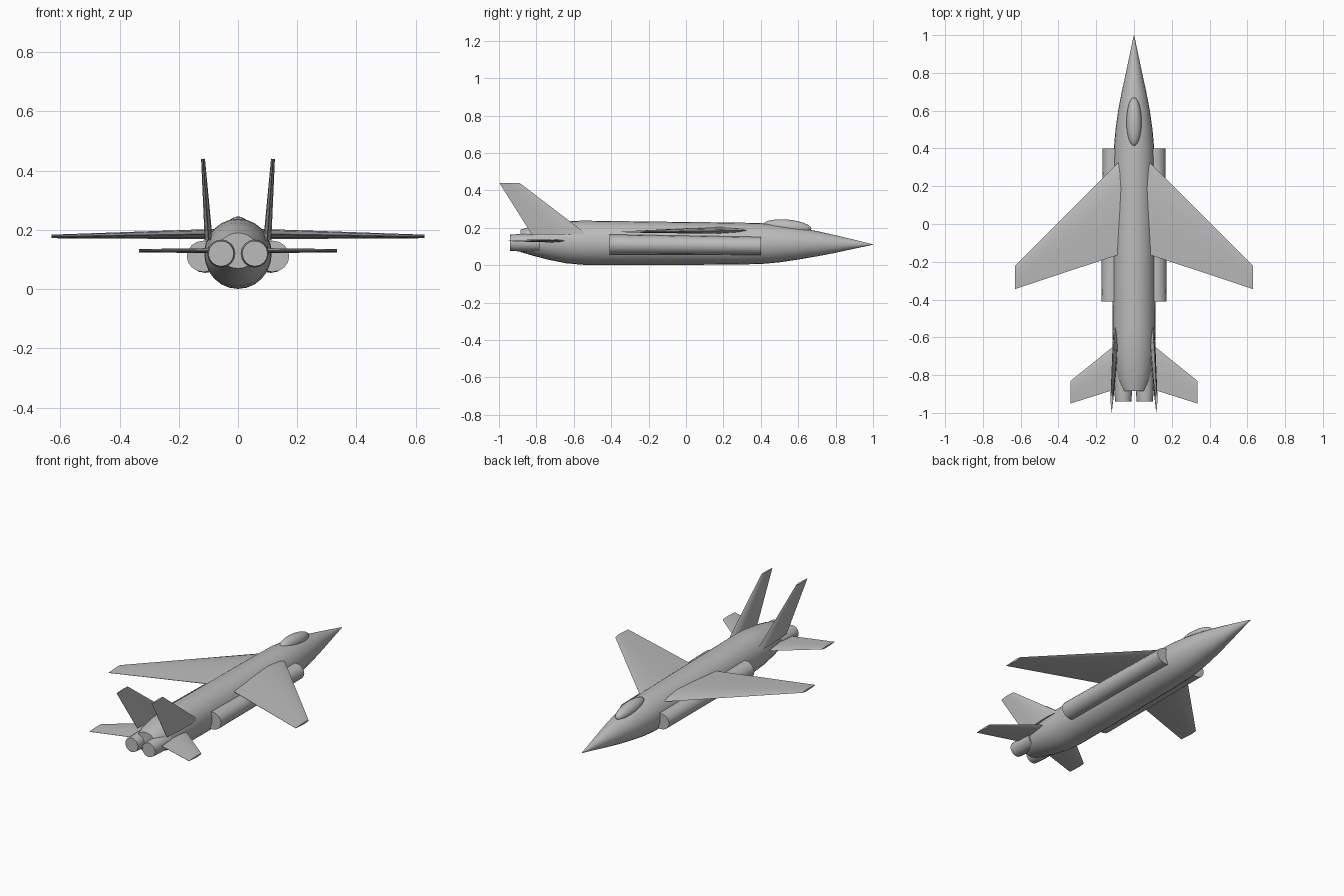
import bpy, bmesh, math
from mathutils import Vector

if "Cube" in bpy.data.objects:
    bpy.data.objects.remove(bpy.data.objects["Cube"])

grey = bpy.data.materials.new("plain_grey")
grey.diffuse_color = (0.5, 0.5, 0.5, 1)
grey.use_nodes = True
grey.node_tree.nodes["Principled BSDF"].inputs["Base Color"].default_value = grey.diffuse_color


def finish(name, bm, angle=40):
    bmesh.ops.recalc_face_normals(bm, faces=bm.faces)
    me = bpy.data.meshes.new(name)
    bm.to_mesh(me)
    bm.free()
    ob = bpy.data.objects.new(name, me)
    bpy.context.collection.objects.link(ob)
    me.materials.append(grey)
    bpy.ops.object.select_all(action='DESELECT')
    ob.select_set(True)
    bpy.context.view_layer.objects.active = ob
    bpy.ops.object.shade_smooth_by_angle(angle=math.radians(angle))
    return ob


def loft(name, rings, angle=40):
    """Skin a list of closed point rings and cap both ends."""
    bm = bmesh.new()
    loops = [[bm.verts.new(p) for p in r] for r in rings]
    n = len(loops[0])
    for a, b in zip(loops, loops[1:]):
        for i in range(n):
            j = (i + 1) % n
            bm.faces.new((a[i], a[j], b[j], b[i]))
    bm.faces.new(loops[0])
    bm.faces.new(loops[-1])
    return finish(name, bm, angle)


def ellipse(y, cx, cz, rx, rz, n):
    return [(cx + rx * math.cos(2 * math.pi * i / n), y,
             cz + rz * math.sin(2 * math.pi * i / n)) for i in range(n)]


# thin section: (fraction of chord from leading edge, half-thickness fraction)
SECTION = [(0, 0), (0.08, 0.55), (0.3, 1), (0.6, 0.75), (1, 0.08),
           (1, -0.08), (0.6, -0.75), (0.3, -1), (0.08, -0.55)]


def surface(name, side, stations):
    """Wing-like part; station = (centre x, centre z, lead y, trail y, thickness, normal)."""
    rings = []
    for x, z, y0, y1, t, nrm in stations:
        nv = Vector(nrm)
        rings.append([(side * (x + nv.x * f * t / 2), y0 + (y1 - y0) * c,
                       z + nv.z * f * t / 2) for c, f in SECTION])
    return loft(name, rings, 35)


# fuselage stations: y, half width, bottom z, top z
BODY = [(1.0, 0.001, 0.109, 0.111), (0.9, 0.022, 0.088, 0.136),
        (0.8, 0.043, 0.066, 0.160), (0.7, 0.065, 0.047, 0.182),
        (0.6, 0.084, 0.030, 0.200), (0.5, 0.098, 0.015, 0.215),
        (0.4, 0.107, 0.006, 0.225), (0.25, 0.111, 0.003, 0.228),
        (-0.1, 0.113, 0.001, 0.232), (-0.55, 0.114, 0.002, 0.238),
        (-0.64, 0.112, 0.010, 0.235), (-0.74, 0.103, 0.030, 0.224),
        (-0.82, 0.088, 0.051, 0.208), (-0.885, 0.066, 0.070, 0.190)]
loft("fuselage", [ellipse(y, 0, (b + t) / 2, w, (t - b) / 2, 24)
                  for y, w, b, t in BODY])

# canopy bubble
bm = bmesh.new()
bmesh.ops.create_uvsphere(bm, u_segments=24, v_segments=12, radius=1)
for v in bm.verts:
    x, y, z = v.co
    v.co = (x * 0.04, 0.54 + y * 0.13, 0.204 + z * 0.04 - y * 0.01)
finish("canopy", bm)

UP, OUT = (0, 0, 1), (1, 0, -0.06)
for side, tag in ((1, "right"), (-1, "left")):
    # main wing
    surface(tag + "_wing", side, [
        (0.06, 0.186, 0.345, -0.155, 0.034, UP),
        (0.09, 0.186, 0.32, -0.165, 0.034, UP),
        (0.63, 0.178, -0.22, -0.345, 0.012, UP)])
    # tailplane
    surface(tag + "_tailplane", side, [
        (0.05, 0.130, -0.60, -0.86, 0.018, UP),
        (0.335, 0.130, -0.83, -0.95, 0.011, UP)])
    # upright fin
    surface(tag + "_fin", side, [
        (0.099, 0.165, -0.53, -0.825, 0.027, OUT),
        (0.118, 0.440, -0.89, -0.998, 0.013, OUT)])
    # side air intake trunk
    loft(tag + "_intake", [
        ellipse(0.4, side * 0.110, 0.103, 0.056, 0.048, 16),
        ellipse(-0.41, side * 0.116, 0.111, 0.057, 0.053, 16)])
    # exhaust nozzle
    loft(tag + "_nozzle", [
        ellipse(-0.78, side * 0.057, 0.12, 0.047, 0.047, 16),
        ellipse(-0.885, side * 0.057, 0.12, 0.047, 0.047, 16),
        ellipse(-0.94, side * 0.057, 0.12, 0.043, 0.043, 16)])
